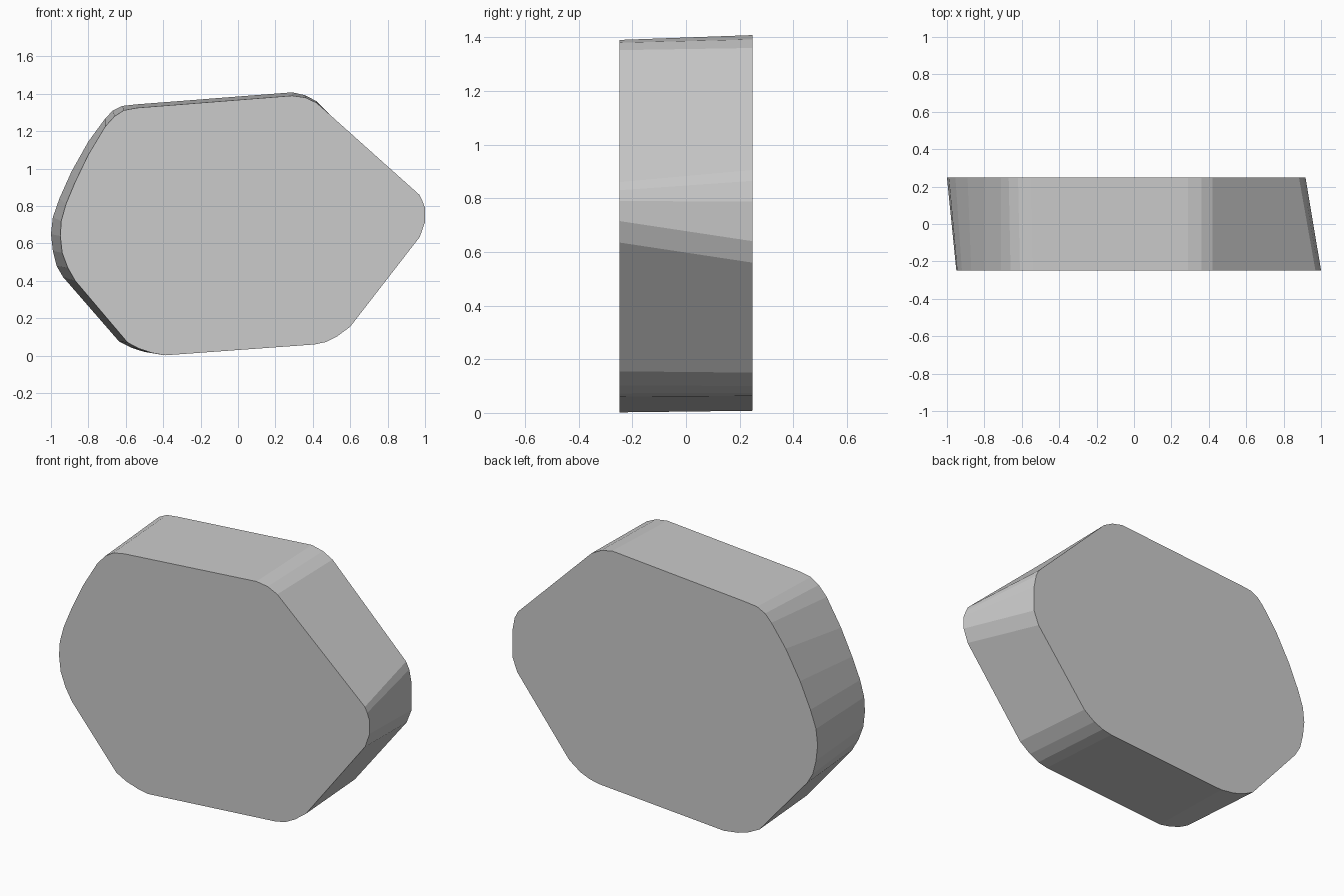
import bpy

# Matching outline points: front x, front z, back x, back z
OUTLINE = [
    (0.29, 1.39, 0.29, 1.408), (0.36, 1.38, 0.36, 1.392), (0.42, 1.352, 0.42, 1.36),
    (0.97, 0.86, 0.882, 0.905), (0.985, 0.83, 0.902, 0.865),
    (1.00, 0.79, 0.917, 0.787), (1.00, 0.715, 0.917, 0.64), (0.972, 0.635, 0.885, 0.56),
    (0.60, 0.155, 0.56, 0.15), (0.53, 0.103, 0.49, 0.10), (0.47, 0.073, 0.43, 0.075),
    (0.41, 0.06, 0.37, 0.063),
    (-0.39, 0.002, -0.41, 0.008), (-0.46, 0.015, -0.50, 0.02),
    (-0.53, 0.038, -0.57, 0.042), (-0.59, 0.07, -0.635, 0.075),
    (-0.87, 0.40, -0.935, 0.42), (-0.91, 0.47, -0.97, 0.48),
    (-0.94, 0.55, -0.99, 0.56), (-0.95, 0.64, -1.00, 0.65),
    (-0.945, 0.72, -0.99, 0.74), (-0.92, 0.81, -0.955, 0.84),
    (-0.87, 0.93, -0.89, 0.985), (-0.80, 1.075, -0.80, 1.145),
    (-0.71, 1.225, -0.71, 1.268), (-0.66, 1.28, -0.67, 1.31),
    (-0.61, 1.312, -0.62, 1.335), (-0.54, 1.325, -0.55, 1.343),
]
HALF_DEPTH = 0.248

# Slab lofted between the front and back outlines
n = len(OUTLINE)
verts = [(p[0], -HALF_DEPTH, p[1]) for p in OUTLINE]
verts += [(p[2], HALF_DEPTH, p[3]) for p in OUTLINE]
faces = [list(range(n))[::-1], list(range(n, 2 * n))]
for i in range(n):
    j = (i + 1) % n
    faces.append((i, j, n + j, n + i))

mesh = bpy.data.meshes.new("rounded_slab")
mesh.from_pydata(verts, [], faces)
mesh.update()
slab = bpy.data.objects.new("rounded_slab", mesh)
bpy.context.collection.objects.link(slab)

# Consistent outward normals
import bmesh
bm = bmesh.new()
bm.from_mesh(mesh)
bmesh.ops.recalc_face_normals(bm, faces=bm.faces)
bm.to_mesh(mesh)
bm.free()
